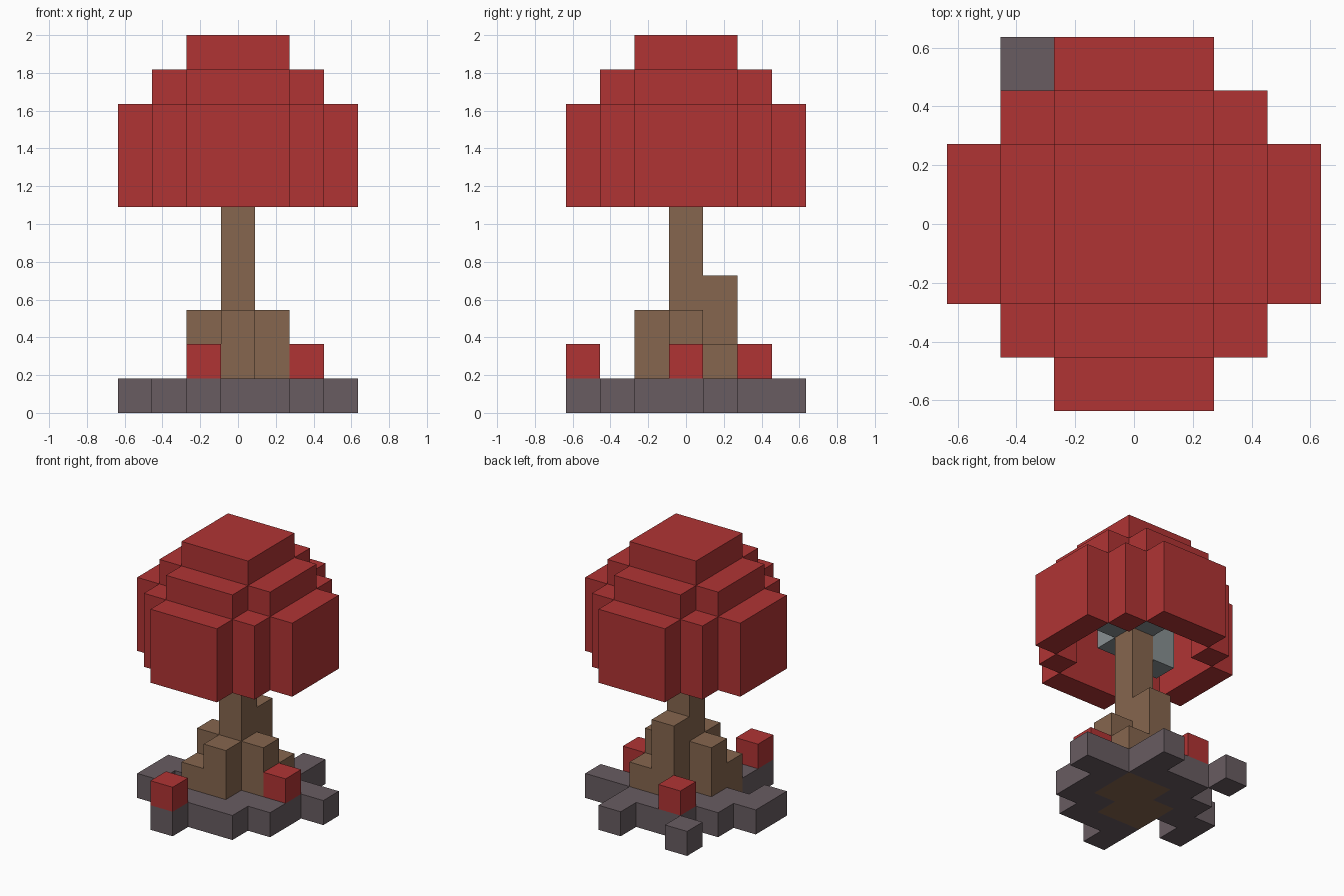
import bpy, bmesh
from mathutils import Vector

cube = bpy.data.objects.get("Cube")
if cube:
    bpy.data.objects.remove(cube, do_unlink=True)

U = 2 / 11  # edge of one block


def material(name, rgb):
    """Flat material from 0-255 display values."""
    lin = [((c / 255 + 0.055) / 1.055) ** 2.4 for c in rgb] + [1]
    mat = bpy.data.materials.new(name)
    mat.use_nodes = True
    mat.diffuse_color = lin
    mat.node_tree.nodes["Principled BSDF"].inputs["Base Color"].default_value = lin
    return mat


def blocks(name, cells, mat):
    """Skin of a set of grid blocks; faces between neighbours are left out."""
    cells = set(cells)
    bm = bmesh.new()
    for cell in cells:
        for axis in range(3):
            for sign in (-1, 1):
                near = list(cell)
                near[axis] += sign
                if tuple(near) in cells:
                    continue
                n, a, b = Vector(), Vector(), Vector()
                n[axis] = sign / 2
                a[(axis + 1) % 3] = sign / 2
                b[(axis + 2) % 3] = 1 / 2
                mid = Vector(cell) + Vector((0, 0, 0.5)) + n
                ring = (mid - a - b, mid + a - b, mid + a + b, mid - a + b)
                bm.faces.new([bm.verts.new(p * U) for p in ring])
    bmesh.ops.remove_doubles(bm, verts=bm.verts, dist=0.001)
    bmesh.ops.dissolve_limit(bm, angle_limit=0.01, verts=bm.verts, edges=bm.edges)
    mesh = bpy.data.meshes.new(name)
    bm.to_mesh(mesh)
    bm.free()
    mesh.materials.append(mat)
    obj = bpy.data.objects.new(name, mesh)
    bpy.context.collection.objects.link(obj)


def column(x, y, low, high):
    return [(x, y, z) for z in range(low, high)]


red = material("leaf red", (176, 52, 52))
brown = material("bark brown", (134, 102, 78))
stone = material("ground grey", (104, 92, 97))
pale = material("pale grey", (136, 144, 146))

# Trunk and stepped roots
heights = {(0, 0): 9, (0, 1): 4, (1, 0): 3, (-1, 0): 3, (0, -1): 3,
           (1, 1): 2, (-1, -1): 2}
blocks("trunk", [c for (x, y), h in heights.items() for c in column(x, y, 0, h)], brown)

# Ragged ground slab: first and last block of each row, front to back
rows = {-3: (-1, -1), -2: (-1, 1), -1: (-1, 2), 0: (-3, 2),
        1: (-2, 3), 2: (-1, 1), 3: (1, 1)}
ground = {(x, y, 0) for y, (x0, x1) in rows.items() for x in range(x0, x1 + 1)}
ground |= {(-3, -1, 0), (-2, 3, 0)}
blocks("ground", [c for c in ground if c[:2] not in heights], stone)

# Fallen leaves
for i, (x, y) in enumerate([(-1, -3), (2, 0), (-1, 2)]):
    blocks(f"fallen_leaf_{i + 1}", [(x, y, 1)], red)

# Hollow crown: ring wall, stepped shoulder, cap
span = range(-3, 4)
crown = []
for x in span:
    for y in span:
        lo, hi = sorted((abs(x), abs(y)))
        if (hi == 3 and lo <= 1) or lo == hi == 2:
            crown += column(x, y, 6, 9)
        elif hi == 2 and lo <= 1:
            crown.append((x, y, 9))
        elif hi <= 1:
            crown.append((x, y, 10))
blocks("crown", crown, red)

# Pale braces around the trunk inside the crown
for name, x, y, low in [("left", 1, 0, 7), ("back", 0, 1, 7),
                        ("front", 0, -1, 7), ("right", -1, 0, 6)]:
    blocks(name + "_brace", column(x, y, low, 8), pale)
